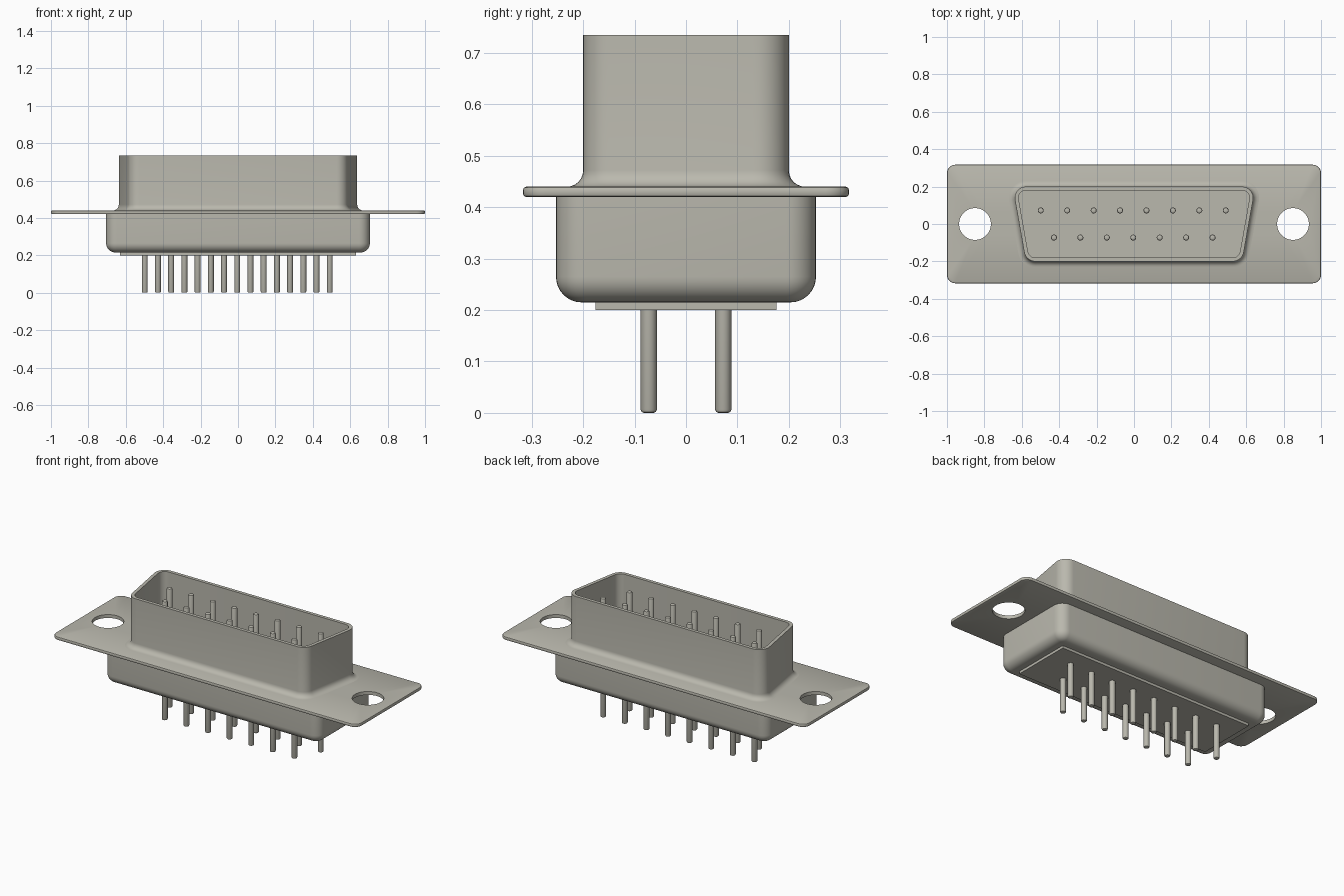
import bpy, bmesh, math
from mathutils import Vector

cube = bpy.data.objects.get("Cube")
if cube:
    bpy.data.objects.remove(cube, do_unlink=True)

metal = bpy.data.materials.new("warm_grey_metal")
metal.use_nodes = True
COLOUR = (0.49, 0.48, 0.42, 1.0)
metal.diffuse_color = COLOUR
metal.node_tree.nodes["Principled BSDF"].inputs["Base Color"].default_value = COLOUR


def rounded(corners, radius, offset=0.0, steps=8):
    """Rounded outline of a convex counter-clockwise polygon, grown by offset."""
    pts = []
    n = len(corners)
    for i in range(n):
        p, c, q = (Vector(corners[(i + k) % n]) for k in (-1, 0, 1))
        d1, d2 = (c - p).normalized(), (q - c).normalized()
        n1, n2 = Vector((d1.y, -d1.x)), Vector((d2.y, -d2.x))
        centre = c - (n1 + n2) * radius / (1 + n1.dot(n2))
        a = math.atan2(n1.y, n1.x)
        turn = math.acos(max(-1, min(1, n1.dot(n2))))
        for s in range(steps + 1):
            t = a + turn * s / steps
            pts.append(centre + (radius + offset) * Vector((math.cos(t), math.sin(t))))
    return pts


def circle(x, y, radius, sides):
    return [Vector((x + radius * math.cos(math.tau * i / sides),
                    y + radius * math.sin(math.tau * i / sides))) for i in range(sides)]


def rectangle(hx, hy):
    return [(-hx, -hy), (hx, -hy), (hx, hy), (-hx, hy)]


def loft(bm, sections, cap_first=False, cap_last=False):
    """Skin a list of (outline, z) sections with quads."""
    rings = [[bm.verts.new((p.x, p.y, z)) for p in pts] for pts, z in sections]
    for a, b in zip(rings, rings[1:]):
        for i in range(len(a)):
            j = (i + 1) % len(a)
            bm.faces.new((a[i], a[j], b[j], b[i]))
    if cap_first:
        bm.faces.new(rings[0][::-1])
    if cap_last:
        bm.faces.new(rings[-1])


def finish(bm, name):
    bmesh.ops.recalc_face_normals(bm, faces=bm.faces[:])
    mesh = bpy.data.meshes.new(name)
    bm.to_mesh(mesh)
    bm.free()
    mesh.materials.append(metal)
    obj = bpy.data.objects.new(name, mesh)
    bpy.context.collection.objects.link(obj)
    bpy.ops.object.select_all(action='DESELECT')
    obj.select_set(True)
    bpy.context.view_layer.objects.active = obj
    bpy.ops.object.shade_smooth_by_angle(angle=math.radians(35))
    return obj


# Mounting flange: softened outer edge, two screw holes
bm = bmesh.new()
plate = rectangle(1.0, 0.317)
loft(bm, [(rounded(plate, 0.045, o), z) for o, z in
          ((-0.006, 0.42), (-0.0018, 0.4218), (0, 0.426),
           (0, 0.434), (-0.0018, 0.4382), (-0.006, 0.44))])
for side in (-1, 1):
    hole = circle(side * 0.85, 0, 0.085, 48)
    loft(bm, [(hole, 0.42), (hole, 0.44)])
rims = [e for e in bm.edges if e.is_boundary]
for low in (True, False):
    bmesh.ops.triangle_fill(bm, use_beauty=True, use_dissolve=False,
                            edges=[e for e in rims if (e.verts[0].co.z < 0.43) == low])
finish(bm, "mounting_flange")

# D-shaped shell: flared foot, thin open rim, inner floor
D_SHAPE = [(-0.578, -0.2), (0.578, -0.2), (0.649, 0.2), (-0.649, 0.2)]
foot = [(0.032 * (1 - math.sin(t)), 0.44 + 0.032 * (1 - math.cos(t)))
        for t in (math.pi / 2 * k / 6 for k in range(7))]
bm = bmesh.new()
loft(bm, [(rounded(D_SHAPE, 0.06, o), z) for o, z in
          foot + [(0, 0.735), (-0.02, 0.735), (-0.02, 0.445)]], cap_last=True)
finish(bm, "connector_shell")

# Rear body: rounded box with a filleted lower edge
fillet = [(-0.05 * (1 - math.cos(t)), 0.265 - 0.05 * math.sin(t))
          for t in (math.pi / 2 * k / 8 for k in range(9))]
bm = bmesh.new()
loft(bm, [(rounded(rectangle(0.705, 0.253), 0.058, o), z) for o, z in
          [(0, 0.425)] + fillet], cap_first=True, cap_last=True)
finish(bm, "rear_body")

# Insulator plate under the body
bm = bmesh.new()
base = [Vector(p) for p in rectangle(0.63, 0.176)]
loft(bm, [(base, 0.20), (base, 0.22)], cap_first=True, cap_last=True)
finish(bm, "insulator_plate")

# Contact pins: rows of eight and seven sharing one mesh
bm = bmesh.new()
loft(bm, [(circle(0, 0, r, 16), z) for r, z in
          ((0.010, 0), (0.014, 0.002), (0.016, 0.007),
           (0.016, 0.697), (0.014, 0.702), (0.010, 0.704))],
     cap_first=True, cap_last=True)
pin = finish(bm, "pin_1")
PITCH = 0.1413
spots = [(-0.004 + (i - (count - 1) / 2) * PITCH, y)
         for count, y in ((8, 0.0725), (7, -0.0725)) for i in range(count)]
for k, (x, y) in enumerate(spots):
    obj = pin
    if k:
        obj = bpy.data.objects.new(f"pin_{k + 1}", pin.data)
        bpy.context.collection.objects.link(obj)
    obj.location = (x, y, 0)
